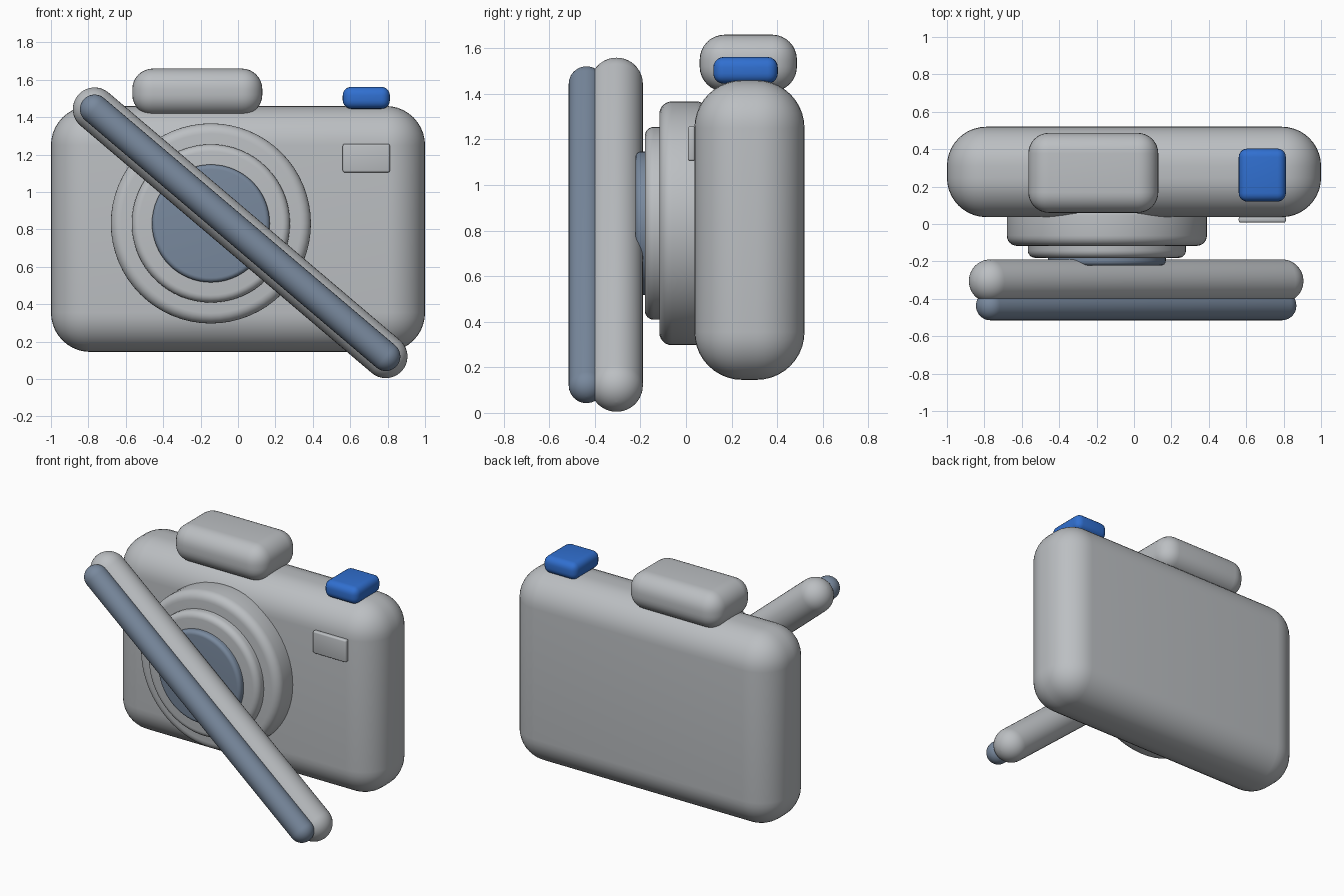
import bpy, math
from mathutils import Vector

if "Cube" in bpy.data.objects:
    bpy.data.objects.remove(bpy.data.objects["Cube"])


def colour(name, rgb):
    m = bpy.data.materials.new(name)
    m.diffuse_color = (*rgb, 1)
    m.use_nodes = True
    m.node_tree.nodes["Principled BSDF"].inputs["Base Color"].default_value = m.diffuse_color
    return m


GREY = colour("light_grey", (0.50, 0.52, 0.54))
SLATE = colour("slate_blue", (0.19, 0.25, 0.34))
BLUE = colour("bright_blue", (0.03, 0.16, 0.63))


def finish(obj, name, mat, bevel=0, segments=8):
    obj.name = name
    obj.data.materials.append(mat)
    if bevel:
        b = obj.modifiers.new("rounding", 'BEVEL')
        b.width, b.segments = bevel, segments
        b.limit_method = 'ANGLE'
        b.angle_limit = math.radians(40)
        bpy.ops.object.modifier_apply(modifier=b.name)
    bpy.ops.object.shade_smooth_by_angle(angle=math.radians(35))
    return obj


def rounded_box(name, lo, hi, bevel, mat, segments=8):
    lo, hi = Vector(lo), Vector(hi)
    bpy.ops.mesh.primitive_cube_add(size=1, location=(lo + hi) / 2)
    obj = bpy.context.object
    obj.scale = hi - lo
    bpy.ops.object.transform_apply(location=False, rotation=False, scale=True)
    return finish(obj, name, mat, bevel, segments)


def lens_disc(name, radius, y0, y1, bevel, mat):
    bpy.ops.mesh.primitive_cylinder_add(
        vertices=64, radius=radius, depth=y1 - y0,
        location=(-0.145, (y0 + y1) / 2, 0.832), rotation=(math.pi / 2, 0, 0))
    return finish(bpy.context.object, name, mat, bevel, 6)


def capsule(name, a, b, radius, mat):
    # Stretch a sphere by moving its two halves to the end points
    a, b = Vector(a), Vector(b)
    half = (b - a).length / 2
    bpy.ops.mesh.primitive_cylinder_add(
        vertices=32, radius=radius, depth=2 * (half + radius), location=(a + b) / 2)
    obj = bpy.context.object
    obj.rotation_euler = (b - a).to_track_quat('Z', 'Y').to_euler()
    return finish(obj, name, mat, radius * 0.995, 10)


# Camera body, viewfinder hump, shutter button and flash window
rounded_box("body", (-1, 0.037, 0.145), (1, 0.52, 1.46), 0.21, GREY, 10)
rounded_box("viewfinder_hump", (-0.565, 0.06, 1.41), (0.13, 0.487, 1.66), 0.11, GREY)
rounded_box("shutter_button", (0.56, 0.12, 1.445), (0.812, 0.403, 1.562), 0.045, BLUE, 5)
rounded_box("flash_window", (0.56, 0.008, 1.105), (0.812, 0.04, 1.257), 0.01, GREY, 3)

# Stepped lens
lens_disc("lens_outer_ring", 0.535, -0.117, 0.10, 0.055, GREY)
lens_disc("lens_inner_ring", 0.423, -0.181, 0.0, 0.04, GREY)
lens_disc("lens_glass", 0.315, -0.222, -0.1, 0.025, SLATE)

# Diagonal strike bar with its coloured strip in front
for name, y, r, mat in (("strike_bar", -0.305, 0.116, GREY),
                        ("strike_strip", -0.437, 0.078, SLATE)):
    capsule(name, (-0.767, y, 1.443), (0.79, y, 0.121), r, mat)
